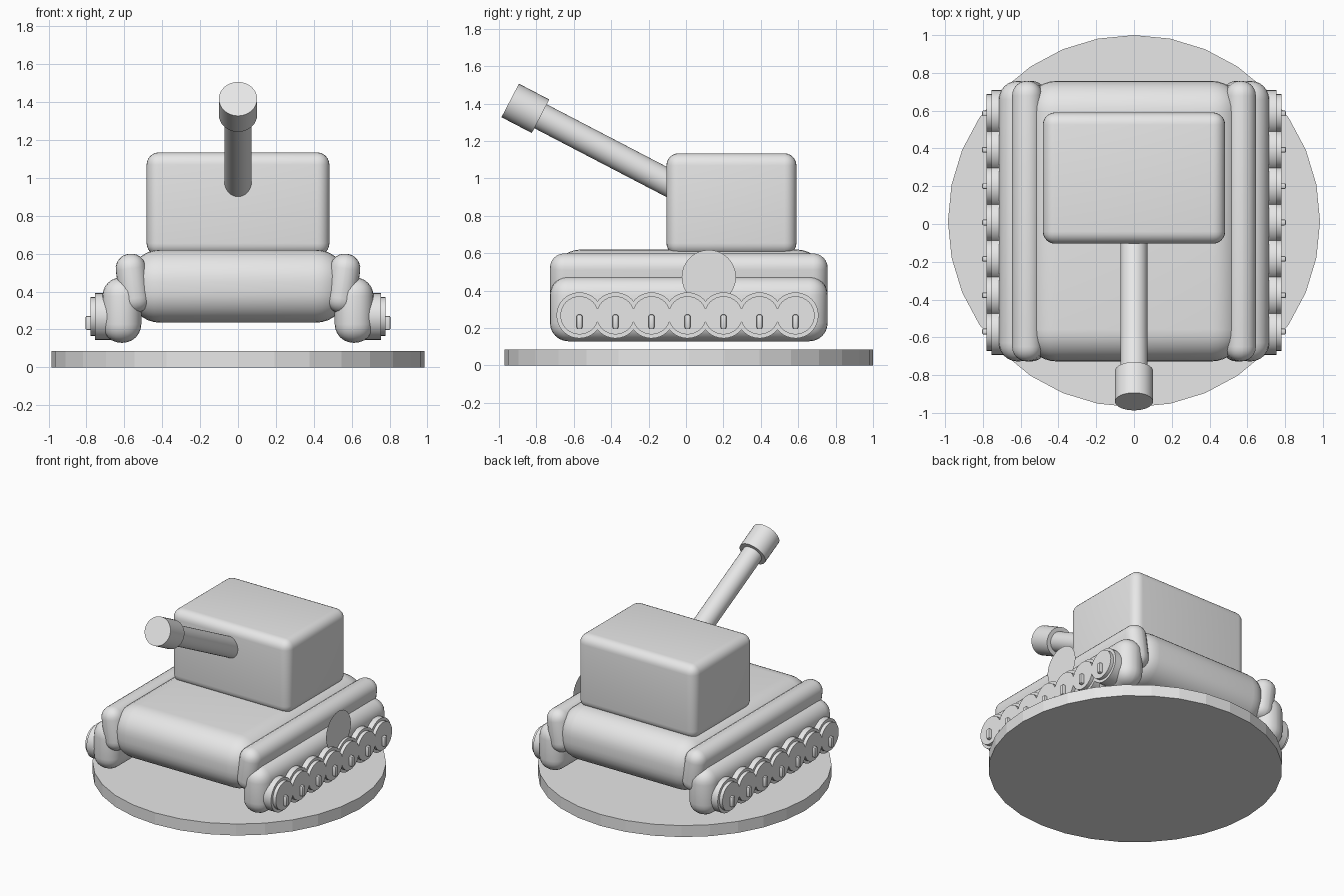
import bpy, math
from mathutils import Vector

cube = bpy.data.objects.get("Cube")
if cube:
    bpy.data.objects.remove(cube, do_unlink=True)

grey = bpy.data.materials.new("light grey")
grey.use_nodes = True
grey.diffuse_color = (0.8, 0.8, 0.8, 1)
grey.node_tree.nodes["Principled BSDF"].inputs["Base Color"].default_value = (0.8, 0.8, 0.8, 1)

MID_Y = 0.015


def finish(name, smooth_angle=None):
    obj = bpy.context.object
    obj.name = name
    obj.data.materials.append(grey)
    if smooth_angle:
        bpy.ops.object.shade_smooth_by_angle(angle=math.radians(smooth_angle))
    return obj


def rounded_box(name, centre, size, radius, segments=6, tilt=0):
    """Box with rounded edges, leaned about the y axis by tilt."""
    bpy.ops.mesh.primitive_cube_add(size=1, location=centre)
    obj = bpy.context.object
    obj.scale = size
    bpy.ops.object.transform_apply(location=False, rotation=False, scale=True)
    bevel = obj.modifiers.new("round", 'BEVEL')
    bevel.width = radius
    bevel.segments = segments
    bevel.limit_method = 'NONE'
    bpy.ops.object.modifier_apply(modifier="round")
    obj.rotation_euler.y = tilt
    return finish(name, 40)


def rod(name, start, end, radius, smooth_angle=40):
    """Capped cylinder between two points."""
    a, b = Vector(start), Vector(end)
    bpy.ops.mesh.primitive_cylinder_add(vertices=32, radius=radius,
                                        depth=(b - a).length, location=(a + b) / 2)
    obj = bpy.context.object
    obj.rotation_euler = (b - a).to_track_quat('Z', 'Y').to_euler()
    return finish(name, smooth_angle)


# Display base with faceted rim
rod("display_base", (0, MID_Y, 0), (0, MID_Y, 0.085), 0.985, None)

# Hull and turret
rounded_box("hull", (0, MID_Y, 0.428), (1.16, 1.485, 0.385), 0.17, 8)
rounded_box("turret", (0, 0.243, 0.862), (0.965, 0.695, 0.545), 0.065)

# Raised gun
tip = Vector((0, -0.94, 1.417))
aim = Vector((0, -0.887, 0.462)).normalized()
collar = tip - aim * 0.183
rod("gun_barrel", tip - aim * 1.1, collar + aim * 0.05, 0.072)
rod("gun_muzzle", collar, tip, 0.101)

# Fenders, tracks and wheels on both sides
for side, label in ((1, "left"), (-1, "right")):
    rounded_box(label + "_fender", (side * 0.555, MID_Y, 0.443),
                (0.16, 1.485, 0.315), 0.078, 6, side * math.radians(8))
    rounded_box(label + "_track", (side * 0.613, MID_Y, 0.302),
                (0.205, 1.485, 0.345), 0.098)
    for i in range(7):
        y = 0.008 + (i - 3) * 0.1925
        tag = f"{label}_wheel_{i + 1}"
        rod(tag, (side * 0.6, y, 0.268), (side * 0.755, y, 0.268), 0.123)
        rod(tag + "_hub", (side * 0.7, y, 0.268), (side * 0.78, y, 0.268), 0.102)
        rounded_box(tag + "_peg", (side * 0.775, y, 0.234), (0.06, 0.03, 0.075), 0.008, 2)

# Thin round side plate
bpy.ops.mesh.primitive_circle_add(vertices=32, radius=0.145, fill_type='NGON',
                                  location=(0.737, 0.122, 0.473),
                                  rotation=(0, math.pi / 2, 0))
finish("side_plate")
